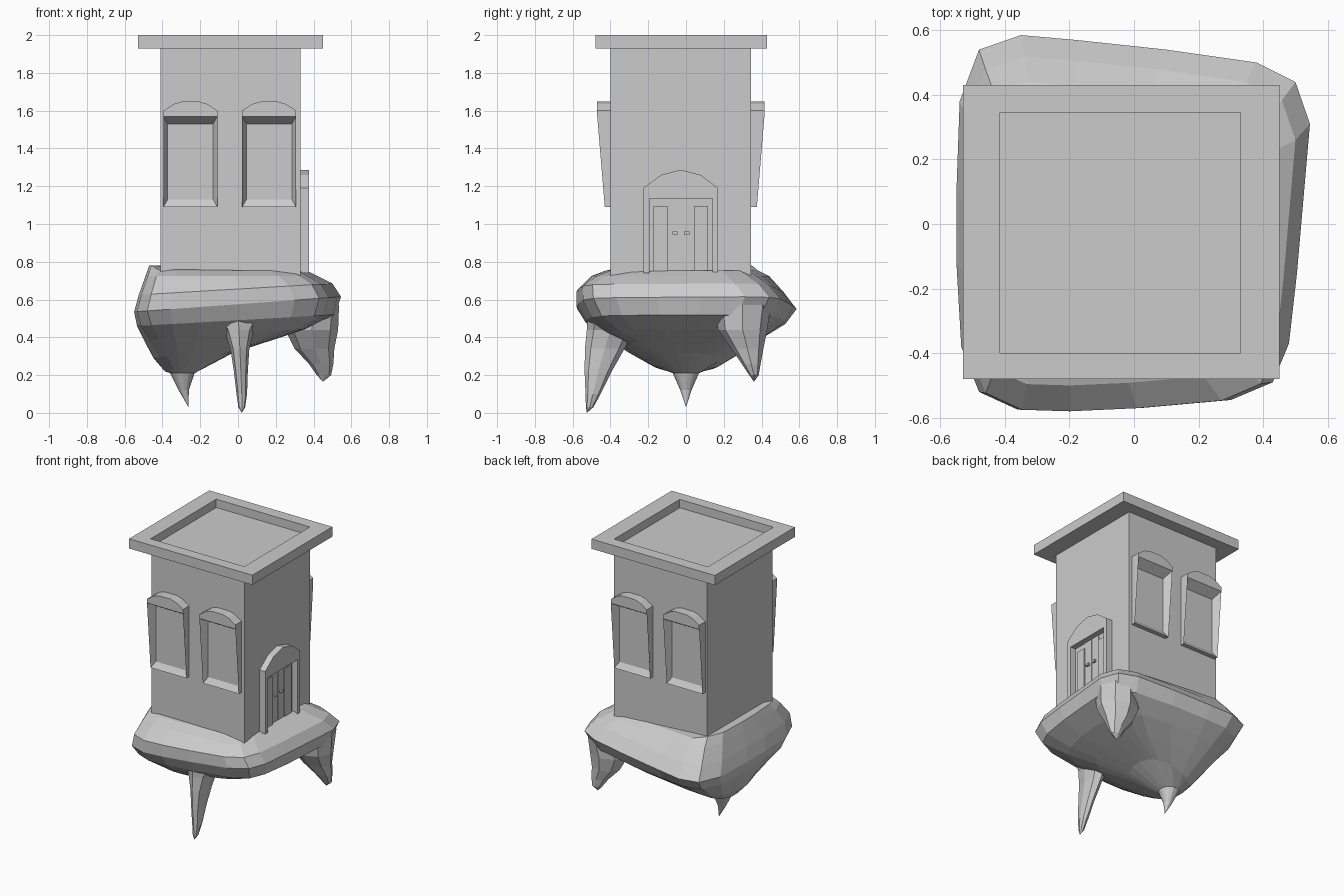
import bpy, bmesh, math
from mathutils import Vector

if "Cube" in bpy.data.objects:
    bpy.data.objects.remove(bpy.data.objects["Cube"])


def finish(name, bm):
    bmesh.ops.recalc_face_normals(bm, faces=bm.faces)
    me = bpy.data.meshes.new(name)
    bm.to_mesh(me)
    bm.free()
    ob = bpy.data.objects.new(name, me)
    bpy.context.collection.objects.link(ob)
    return ob


def prism(name, outline, place, d0, d1):
    """Extrude a 2D outline; place(u, v, d) maps it into the scene."""
    bm = bmesh.new()
    a = [bm.verts.new(place(u, v, d0)) for u, v in outline]
    b = [bm.verts.new(place(u, v, d1)) for u, v in outline]
    bm.faces.new(a)
    bm.faces.new(b)
    for i in range(len(a)):
        j = (i + 1) % len(a)
        bm.faces.new((a[i], a[j], b[j], b[i]))
    return finish(name, bm)


def rect(u0, u1, v0, v1):
    return [(u0, v0), (u1, v0), (u1, v1), (u0, v1)]


def loft(name, rings, tip):
    """Skin closed rings of equal count, ending in a point."""
    bm = bmesh.new()
    loops = [[bm.verts.new(p) for p in r] for r in rings]
    n = len(loops[0])
    bm.faces.new(loops[0])
    for a, b in zip(loops, loops[1:]):
        for i in range(n):
            j = (i + 1) % n
            bm.faces.new((a[i], a[j], b[j], b[i]))
    t = bm.verts.new(tip)
    for i in range(n):
        bm.faces.new((loops[-1][i], loops[-1][(i + 1) % n], t))
    return finish(name, bm)


def up(u, v, d):
    return (u, v, d)


def out_right(u, v, d):
    return (0.33 + d, u, v)


# Tower walls
prism("tower", rect(-0.41, 0.33, -0.40, 0.345), up, 0.68, 1.935)

# Roof slab with sunken terrace
roof = prism("roof", rect(-0.53, 0.45, -0.48, 0.43), up, 1.93, 2.0)
bm = bmesh.new()
bm.from_mesh(roof.data)
top = max(bm.faces, key=lambda f: f.calc_center_median().z)
bmesh.ops.inset_individual(bm, faces=[top], thickness=0.08)
for v in top.verts:
    v.co.x = -0.415 if v.co.x < 0 else 0.33
    v.co.y = -0.40 if v.co.y < 0 else 0.345
floor = bmesh.ops.extrude_discrete_faces(bm, faces=[top])["faces"][0]
for v in floor.verts:
    v.co.z -= 0.06
bm.to_mesh(roof.data)
bm.free()


# Windows: flared rim leaning outward, arched hood, splayed reveal
def window(name, cx, wall_y, s):
    bm = bmesh.new()

    def vert(u, z, d):
        return bm.verts.new((cx + u, wall_y + s * d, z))

    rim = [(-0.143, 1.09, 0.03), (0.143, 1.09, 0.03), (0.143, 1.57, 0.07),
           (0.143, 1.60, 0.07), (0.09, 1.635, 0.07), (0.045, 1.648, 0.07),
           (-0.045, 1.648, 0.07), (-0.09, 1.635, 0.07), (-0.143, 1.60, 0.07),
           (-0.143, 1.57, 0.07)]
    f = [vert(*p) for p in rim]
    b = [vert(u, z, 0) for u, z, d in rim]
    for i in range(len(rim)):
        j = (i + 1) % len(rim)
        bm.faces.new((f[i], f[j], b[j], b[i]))
    bm.faces.new(f[2:])
    outer = [f[0], f[1], f[2], f[9]]
    inner = [vert(u, z, 0.003) for u, z in rect(-0.12, 0.12, 1.13, 1.53)]
    for i in range(4):
        j = (i + 1) % 4
        bm.faces.new((outer[i], outer[j], inner[j], inner[i]))
    bm.faces.new(inner)
    return finish(name, bm)


for side, wall, s in (("front", -0.40, -1), ("back", 0.345, 1)):
    window(side + "_window_left", -0.252, wall, s)
    window(side + "_window_right", 0.165, wall, s)

# Arched door frame
C = -0.0275
half = [(0.167, 0.74), (0.198, 0.74), (0.198, 1.19), (0.105, 1.26)]
frame = [(C + u, v) for u, v in half] + [(C, 1.287)]
frame += [(C - u, v) for u, v in reversed(half)]
frame += [(C - 0.167, 1.135), (C + 0.167, 1.135)]
prism("door_frame", frame, out_right, -0.01, 0.045)

# Double door with raised side panels and handles
prism("door", rect(C - 0.167, C + 0.167, 0.72, 1.135), out_right, -0.01, 0.003)
for tag, m in (("left", -1), ("right", 1)):
    def side(u, v, d, m=m):
        return out_right(C + m * u, v, d)
    prism("door_panel_" + tag, rect(0.07, 0.145, 0.75, 1.095), side, 0, 0.012)
    prism("door_leaf_" + tag, rect(0.001, 0.068, 0.75, 1.135), side, 0, 0.006)
    prism("door_handle_" + tag, rect(0.018, 0.045, 0.945, 0.96), side, 0, 0.022)

# Rock outline seen from above
outline = [(-0.48, -0.52), (-0.36, -0.575), (-0.2, -0.58), (0.02, -0.57), (0.3, -0.545),
           (0.43, -0.49), (0.48, -0.37), (0.505, -0.15), (0.525, 0.08), (0.545, 0.31),
           (0.5, 0.44), (0.38, 0.5), (0.1, 0.54), (-0.18, 0.57), (-0.35, 0.585),
           (-0.48, 0.54), (-0.54, 0.38), (-0.55, 0.1), (-0.55, -0.12), (-0.535, -0.38)]

# Rock levels: z, x range, y range, roundness, slope along x
levels = [(0.755, -0.47, 0.36, -0.42, 0.38, 0.0, 0.0),
          (0.725, -0.49, 0.42, -0.50, 0.44, 0.0, 0.0),
          (0.655, -0.525, 0.50, -0.58, 0.52, 0.0, 0.03),
          (0.575, -0.55, 0.545, -0.58, 0.585, 0.0, 0.04),
          (0.49, -0.535, 0.52, -0.535, 0.535, 0.1, 0.03),
          (0.415, -0.50, 0.37, -0.44, 0.43, 0.35, 0.03),
          (0.34, -0.45, 0.20, -0.32, 0.31, 0.6, 0.05),
          (0.27, -0.39, -0.02, -0.19, 0.19, 0.8, 0.05),
          (0.21, -0.36, -0.23, -0.07, 0.07, 1.0, 0.0),
          (0.12, -0.315, -0.26, -0.03, 0.03, 1.0, 0.0)]
rings = []
for k, (z, x0, x1, y0, y1, rnd, slope) in enumerate(levels):
    ring = []
    for x, y in outline:
        p = Vector(((x + 0.0025) / 0.5475, (y - 0.0025) / 0.5825))
        p = p.lerp(p.normalized(), rnd)
        px = (x0 + x1) / 2 + p.x * (x1 - x0) / 2
        py = (y0 + y1) / 2 + p.y * (y1 - y0) / 2
        lip = 0.025 if k == 0 and x < -0.47 and y > -0.5 else 0
        ring.append((px, py, z + slope * p.x + lip))
    rings.append(ring)
loft("floating_rock", rings, (-0.262, 0, 0.03))


# Hanging rock spikes: z, centre, radii
def spike(name, sections, tip, n=8):
    loft(name, [[(cx + rx * math.cos(2 * math.pi * i / n),
                  cy + ry * math.sin(2 * math.pi * i / n), z) for i in range(n)]
                for z, cx, cy, rx, ry in sections], tip)


spike("front_spike", [(0.53, 0.0, -0.40, 0.15, 0.12), (0.44, 0.005, -0.40, 0.08, 0.125),
                      (0.34, 0.01, -0.43, 0.05, 0.105), (0.22, 0.015, -0.465, 0.037, 0.072),
                      (0.10, 0.02, -0.492, 0.028, 0.04), (0.03, 0.02, -0.51, 0.018, 0.02)],
      (0.02, -0.525, 0.0))
spike("back_right_spike", [(0.57, 0.41, 0.30, 0.125, 0.15), (0.44, 0.39, 0.30, 0.14, 0.13),
                           (0.34, 0.405, 0.325, 0.105, 0.085),
                           (0.26, 0.44, 0.345, 0.065, 0.05),
                           (0.20, 0.455, 0.36, 0.038, 0.025)], (0.45, 0.36, 0.165))
